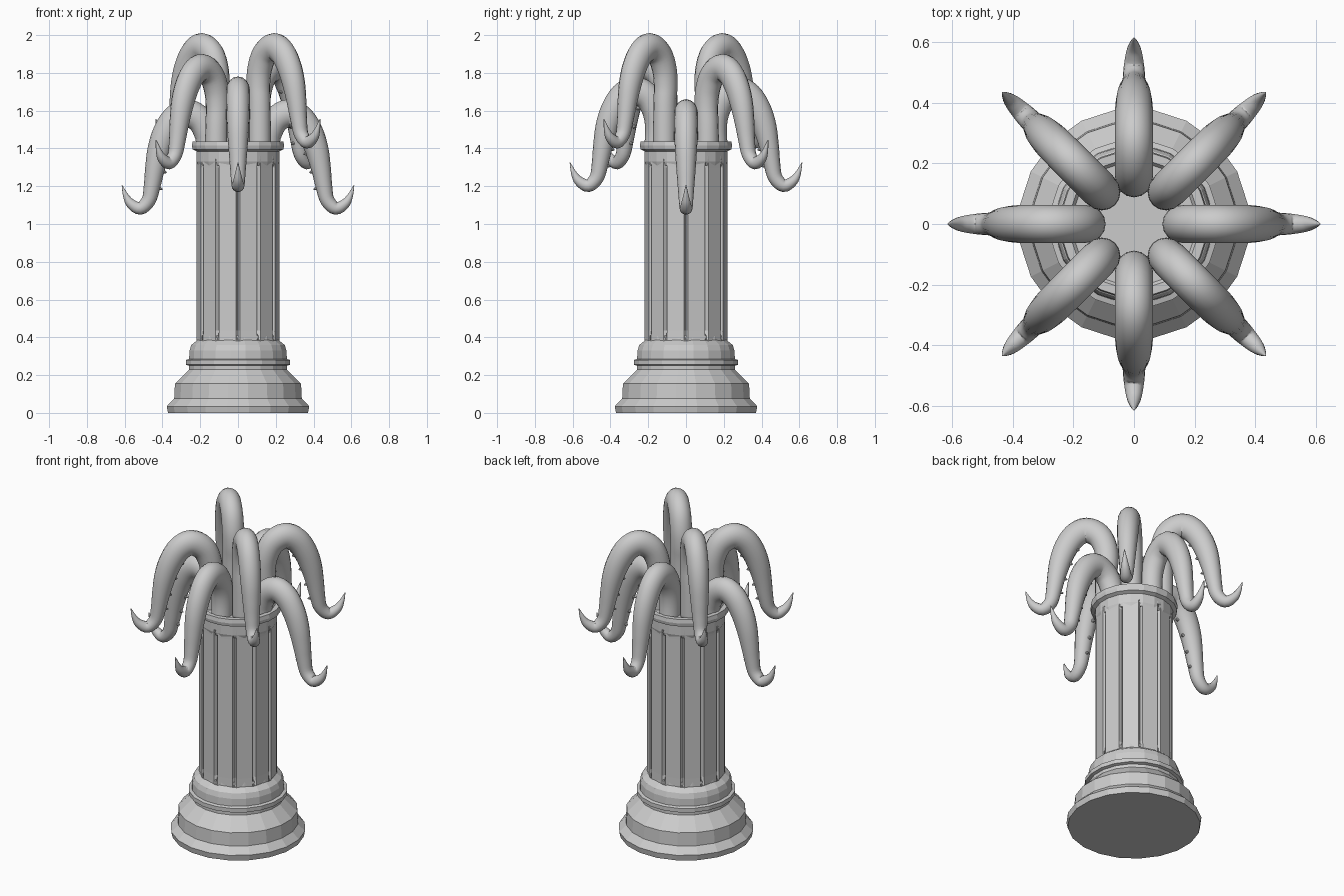
import bpy, bmesh, math
from mathutils import Vector

if "Cube" in bpy.data.objects:
    bpy.data.objects.remove(bpy.data.objects["Cube"])

def loft(name, rings, smooth=False):
    """Skin a list of closed rings and cap both ends."""
    bm = bmesh.new()
    vr = [[bm.verts.new(p) for p in ring] for ring in rings]
    n = len(vr[0])
    for a, b in zip(vr, vr[1:]):
        for i in range(n):
            j = (i + 1) % n
            bm.faces.new((a[i], a[j], b[j], b[i]))
    bm.faces.new(vr[0][::-1])
    bm.faces.new(vr[-1])
    bmesh.ops.recalc_face_normals(bm, faces=bm.faces)
    me = bpy.data.meshes.new(name)
    bm.to_mesh(me)
    bm.free()
    for f in me.polygons:
        f.use_smooth = smooth
    ob = bpy.data.objects.new(name, me)
    bpy.context.collection.objects.link(ob)
    return ob

def turned(name, profile, sides=20):
    step = 2 * math.pi / sides
    return loft(name, [[(r * math.cos((i + .5) * step), r * math.sin((i + .5) * step), z)
                        for i in range(sides)] for r, z in profile])

# Stepped base and lipped cap
turned("column_base", [(.375, 0), (.382, .035), (.342, .075), (.338, .155), (.262, .23),
                       (.262, .25), (.28, .255), (.28, .28), (.262, .285), (.26, .33),
                       (.25, .36), (.218, .385), (.215, .41)])
turned("column_cap", [(.215, 1.31), (.222, 1.33), (.222, 1.385), (.243, 1.395), (.247, 1.415),
                      (.243, 1.438), (.215, 1.438), (.205, 1.425)])

# Shaft with twelve narrow grooves that run out at both ends
def shaft_ring(z, r, groove):
    ring = []
    for k in range(12):
        for off, rad in ((-3, r), (0, groove), (3, r)):
            a = math.radians(30 * k + off)
            ring.append((rad * math.cos(a), rad * math.sin(a), z))
    return ring

loft("column_shaft", [shaft_ring(.37, .22, .22), shaft_ring(.385, .22, .22),
                      shaft_ring(.435, .219, .195), shaft_ring(1.30, .219, .195),
                      shaft_ring(1.345, .22, .22), shaft_ring(1.36, .22, .22)])

# Tentacle path: radius from axis, height, half thickness, half width
PATH = [(.158, 1.28, .062, .06), (.152, 1.38, .064, .061), (.162, 1.47, .067, .063),
        (.20, 1.55, .071, .063), (.27, 1.587, .074, .063), (.335, 1.555, .072, .063),
        (.385, 1.48, .068, .062), (.418, 1.39, .062, .058), (.44, 1.29, .052, .051),
        (.455, 1.20, .044, .044), (.473, 1.125, .038, .038), (.518, 1.083, .034, .034),
        (.567, 1.108, .026, .026), (.594, 1.15, .015, .015), (.614, 1.205, .002, .002)]

def spline(pts, sub=4):
    out = []
    for i in range(len(pts) - 1):
        p = [Vector(pts[min(max(i + k, 0), len(pts) - 1)]) for k in (-1, 0, 1, 2)]
        for s in range(sub):
            t = s / sub
            out.append(.5 * (2 * p[1] + (p[2] - p[0]) * t
                             + (2 * p[0] - 5 * p[1] + 4 * p[2] - p[3]) * t * t
                             + (3 * p[1] - p[0] - 3 * p[2] + p[3]) * t ** 3))
    return out + [Vector(pts[-1])]

def tentacle(name, angle, lift):
    root = (.16, 1.40 - lift, .062, .06)
    pts = [root] + [p for p in PATH if p[1] > root[1] + .03 or p[0] > .2]
    sm = spline(pts)
    rad = Vector((math.cos(angle), math.sin(angle), 0))
    side = Vector((-rad.y, rad.x, 0))
    up = Vector((0, 0, 1))
    rings = []
    for i, s in enumerate(sm):
        d = sm[min(i + 1, len(sm) - 1)] - sm[max(i - 1, 0)]
        t = Vector((d[0], d[1])).normalized()
        nrm = rad * -t.y + up * t.x
        c = rad * s[0] + up * (s[1] + lift)
        rings.append([c + nrm * s[2] * math.cos(2 * math.pi * k / 16)
                      + side * s[3] * math.sin(2 * math.pi * k / 16) for k in range(16)])
    loft(name, rings, True)
    # Small pointed suckers along the inner side of the hanging part
    for q, (r, z, th, w) in enumerate(PATH[6:10]):
        n = Vector((-.96, 0, -.28))
        c = rad * (r + n.x * th * .9) + up * (z + lift + n.z * th * .9)
        d = rad * n.x + up * n.z
        v = up - d * up.dot(d)
        v.normalize()
        loft(f"{name}_sucker_{q}", [[c + d * h + (side * math.cos(math.pi * k / 4)
             + v * math.sin(math.pi * k / 4)) * e for k in range(8)]
             for h, e in ((-.005, w * .3), (.018, .003))])

LIFTS = [0, .24, .12, .35]     # repeats on the opposite side
for k in range(8):
    tentacle(f"tentacle_{k}", math.radians(45 * k), LIFTS[k % 4])
